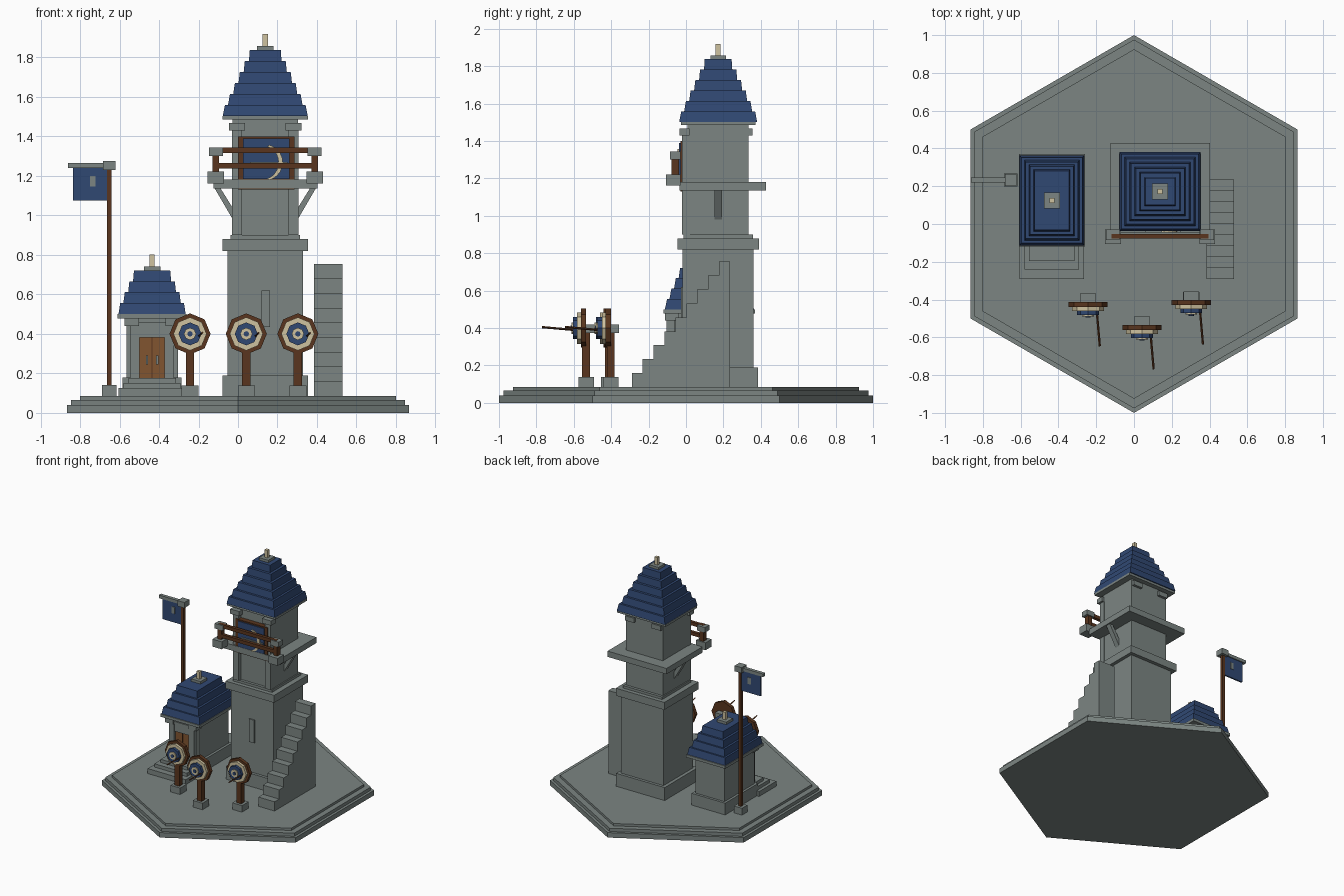
import bpy, bmesh, math
from mathutils import Vector, Matrix

old = bpy.data.objects.get("Cube")
if old:
    bpy.data.objects.remove(old, do_unlink=True)


def material(name, r, g, b):
    m = bpy.data.materials.new(name)
    m.use_nodes = True
    m.diffuse_color = (r, g, b, 1)
    m.node_tree.nodes["Principled BSDF"].inputs["Base Color"].default_value = (r, g, b, 1)
    return m


stone = material("stone grey", .2, .235, .225)
blue = material("roof blue", .03, .065, .17)
wood = material("dark wood", .1, .036, .013)
plank = material("door wood", .22, .09, .03)
cream = material("cream", .62, .54, .35)


def finish(name, bm, mat):
    bmesh.ops.recalc_face_normals(bm, faces=bm.faces)
    mesh = bpy.data.meshes.new(name)
    bm.to_mesh(mesh)
    bm.free()
    mesh.materials.append(mat)
    ob = bpy.data.objects.new(name, mesh)
    bpy.context.collection.objects.link(ob)
    return ob


def box(name, mat, x, y, z, taper=1):
    """Box from (low, high) extents; taper scales the top face."""
    bm = bmesh.new()
    bmesh.ops.create_cube(bm, size=1)
    for v in bm.verts:
        k = taper if v.co.z > 0 else 1
        v.co = Vector([(a + b) / 2 + c * s * (b - a)
                       for (a, b), c, s in zip((x, y, z), v.co, (k, k, 1))])
    return finish(name, bm, mat)


def block(name, mat, cx, cy, hx, hy, z0, z1, taper=1):
    """Box centred on a point in plan, given half sizes."""
    return box(name, mat, (cx - hx, cx + hx), (cy - hy, cy + hy), (z0, z1), taper)


def prism(name, mat, sides, radius, depth, matrix):
    bm = bmesh.new()
    bmesh.ops.create_cone(bm, cap_ends=True, segments=sides, radius1=radius,
                          radius2=radius, depth=depth, matrix=matrix)
    return finish(name, bm, mat)


def extrude(name, mat, outline, axis, low, high):
    """Flat outline pushed along x (0) or y (1)."""
    bm = bmesh.new()
    verts = []
    for a, b in outline:
        verts.append(bm.verts.new((low, a, b) if axis == 0 else (a, low, b)))
    face = bm.faces.new(verts)
    ext = bmesh.ops.extrude_face_region(bm, geom=[face])
    shift = Vector((high - low, 0, 0) if axis == 0 else (0, high - low, 0))
    bmesh.ops.translate(bm, vec=shift, verts=[g for g in ext["geom"] if isinstance(g, bmesh.types.BMVert)])
    return finish(name, bm, mat)


def tiered_roof(name, cx, cy, hx, hy, z0, z1, tiers, step):
    """Stepped roof with stone cap and cream finial."""
    h = (z1 - z0) / tiers
    for i in range(tiers):
        block(f"{name}_tier_{i + 1}", blue, cx, cy, hx - i * step, hy - i * step,
              z0 + i * h, z0 + (i + 1) * h, .95)
    block(name + "_cap", stone, cx, cy, .042, .042, z1, z1 + .02)
    block(name + "_finial", cream, cx, cy, .013, .013, z1 + .02, z1 + .08)


# Hexagonal base
for i, (r, z0, z1) in enumerate([(1, 0, .04), (.976, .04, .066), (.925, .066, .085)]):
    prism(f"base_layer_{i + 1}", stone, 6, r, z1 - z0, Matrix.Translation((0, 0, (z0 + z1) / 2)))
G = .085

# Tower walls
TX, TY = .138, .172
for name, hx, hy, z0, z1 in [("plinth", .217, .213, G, .19), ("lower_wall", .19, .19, .19, .82),
                             ("collar", .217, .218, .82, .88), ("collar_trim", .175, .185, .88, .9),
                             ("upper_wall", .165, .163, .9, 1.485), ("eaves", .217, .2, 1.485, 1.503)]:
    block("tower_" + name, stone, TX, TY, hx, hy, z0, z1)
box("tower_slit_window", stone, (.118, .163), (-.028, 0), (.435, .62))
box("balcony_slab", stone, (-.125, .402), (-.035, .428), (1.135, 1.182))
tiered_roof("tower_roof", TX, TY, .215, .208, 1.503, 1.838, 6, .0265)

# Mirrored tower details
for side, word in ((-1, "right"), (1, "left")):
    px = TX + side * .143
    block(f"tower_pilaster_{word}", stone, px, .0, .026, .022, .9, 1.43)
    block(f"tower_capital_{word}", stone, px, -.008, .041, .028, 1.43, 1.468)
    block(f"tower_back_capital_{word}", stone, TX + side * .12, .335, .04, .02, 1.43, 1.468)
    outline = [(TX + side * a, z) for a, z in ((.255, 1.135), (.225, 1.135), (.16, 1.03), (.16, .972))]
    extrude(f"slab_brace_{word}", stone, outline, 1, .152, .192)
    cx = TX + side * .25
    block(f"balcony_post_{word}", wood, cx, -.058, .017, .02, 1.2, 1.31)
    block(f"balcony_post_foot_{word}", stone, cx, -.068, .042, .039, 1.162, 1.222)
    block(f"balcony_post_cap_{word}", stone, cx, -.058, .036, .028, 1.302, 1.343)
for z in (1.237, 1.317):
    box("balcony_rail", wood, (-.12, .395), (-.077, -.052), (z, z + .028))

# Balcony door with bow emblem
box("balcony_door_frame", wood, (0, .285), (-.03, .01), (1.13, 1.4))
box("balcony_door_panel", blue, (.025, .26), (-.038, 0), (1.185, 1.39))
arc = [math.radians(-75 + 15 * i) for i in range(11)]
bow = [(.135 + .092 * math.cos(a), 1.268 + .092 * math.sin(a)) for a in arc]
bow += [(.125 + .08 * math.cos(a), 1.268 + .085 * math.sin(a)) for a in reversed(arc)]
extrude("bow_emblem", cream, bow, 1, -.046, -.037)
box("arrow_emblem", stone, (.06, .25), (-.046, -.038), (1.262, 1.27))

# Outside staircase
N, Y0, Y1, TOP = 9, -.29, .235, .755
profile = [(Y0, G)]
for i in range(N):
    z = G + (TOP - G) * (i + 1) / N
    profile += [(Y0 + (Y1 - Y0) * i / N, z), (Y0 + (Y1 - Y0) * (i + 1) / N, z)]
profile.append((Y1, G))
extrude("staircase", stone, profile, 0, .385, .53)

# Small house
HX, HY = -.435, .125
block("house_plinth", stone, HX, HY, .15, .21, G, .18)
block("house_wall", stone, HX, HY, .13, .19, .18, .48)
block("house_eaves", stone, HX, HY, .175, .245, .478, .5)
tiered_roof("house_roof", HX, HY, .17, .238, .5, .722, 4, .0245)
for i, (hx, front, z) in enumerate([(.17, -.29, .125), (.145, -.24, .152), (.12, -.195, .177)]):
    box(f"house_step_{i + 1}", stone, (HX - hx, HX + hx), (front, -.07), (G, z))
for side, word in ((-1, "right"), (1, "left")):
    block(f"house_pilaster_{word}", stone, HX + side * .088, -.075, .024, .028, .177, .44)
    block(f"house_capital_{word}", stone, HX + side * .103, -.075, .036, .036, .44, .478)
    block(f"door_leaf_{word}", plank, HX + side * .032, -.07, .031, .018, .177, .382)
    block(f"door_handle_{word}", stone, HX + side * .026, -.09, .006, .006, .245, .29)
block("door_seam", wood, HX, -.07, .0025, .0185, .177, .382)
block("door_lintel", stone, HX, -.072, .085, .026, .382, .46)

# Flag on a pole
FX, FY = -.652, .233
block("flag_pole_foot", stone, FX, FY, .036, .034, G, .14)
block("flag_pole", wood, FX, FY, .012, .012, .14, 1.24)
block("flag_pole_cap", stone, FX, FY, .031, .032, 1.23, 1.275)
box("flag_arm", stone, (-.862, FX), (FY - .014, FY + .014), (1.24, 1.265))
box("flag_cloth", blue, (-.835, -.664), (FY - .006, FY + .006), (1.075, 1.242))
box("flag_mark", stone, (-.75, -.722), (FY - .01, FY + .01), (1.147, 1.2))

# Archery targets: stacked octagonal rings on a post, each with an arrow
RINGS = [(wood, .104, .028), (cream, .084, .048), (blue, .058, .07),
         (cream, .031, .078), (blue, .014, .084)]
for n, (tx, ty) in enumerate([(-.243, -.412), (.042, -.534), (.303, -.402)], 1):
    block(f"target_{n}_foot", stone, tx, ty, .043, .042, G, .138)
    block(f"target_{n}_post", wood, tx, ty, .021, .021, .138, .4)
    box(f"target_{n}_bracket", stone, (tx - .042, tx + .042), (ty, ty + .045), (.375, .42))
    for i, (mat, r, d) in enumerate(RINGS):
        place = Matrix.Translation((tx, ty - d / 2, .4)) @ Matrix.Rotation(math.pi / 2, 4, 'X')
        prism(f"target_{n}_ring_{i + 1}", mat, 8, r, d, place)
    start = Vector((tx + .045, ty - .04, .388))
    end = Vector((tx + .062, ty - .235, .405))
    turn = (end - start).to_track_quat('Z', 'Y').to_matrix().to_4x4()
    prism(f"target_{n}_arrow", wood, 4, .006, (end - start).length,
          Matrix.Translation((start + end) / 2) @ turn)
